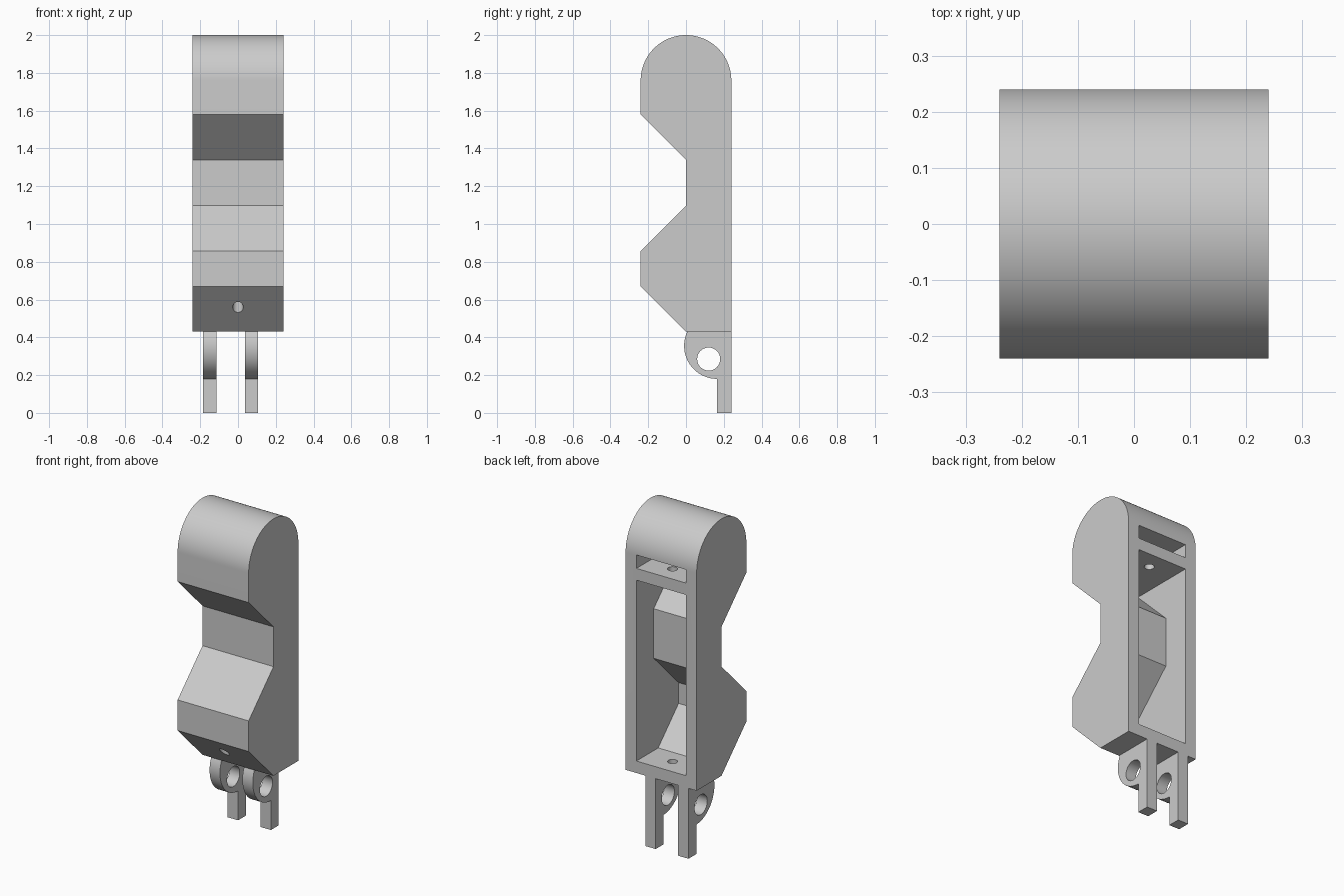
import bpy, bmesh, math

cube = bpy.data.objects.get("Cube")
if cube:
    bpy.data.objects.remove(cube, do_unlink=True)

grey = bpy.data.materials.new("plain grey")
grey.use_nodes = True
colour = (0.6, 0.6, 0.6, 1)
grey.diffuse_color = colour
grey.node_tree.nodes["Principled BSDF"].inputs["Base Color"].default_value = colour


def arc(cy, cz, r, start, end, steps):
    """Points (y, z) along an arc, angles in degrees."""
    angles = [math.radians(start + (end - start) * i / steps) for i in range(steps + 1)]
    return [(cy + r * math.cos(a), cz + r * math.sin(a)) for a in angles]


def prism(name, profile, x0, x1):
    """Extrude a (y, z) profile along x."""
    bm = bmesh.new()
    face = bm.faces.new([bm.verts.new((x0, y, z)) for y, z in profile])
    side = bmesh.ops.extrude_face_region(bm, geom=[face])["geom"]
    moved = [v for v in side if isinstance(v, bmesh.types.BMVert)]
    bmesh.ops.translate(bm, verts=moved, vec=(x1 - x0, 0, 0))
    bmesh.ops.recalc_face_normals(bm, faces=bm.faces)
    mesh = bpy.data.meshes.new(name)
    bm.to_mesh(mesh)
    bm.free()
    mesh.materials.append(grey)
    obj = bpy.data.objects.new(name, mesh)
    bpy.context.collection.objects.link(obj)
    return obj


def pin(y, z0, z1, r):
    """Upright cutter for a cord hole."""
    bpy.ops.mesh.primitive_cylinder_add(vertices=32, radius=r, depth=z1 - z0,
                                        location=(0, y, (z0 + z1) / 2))
    obj = bpy.context.object
    obj.data.materials.append(grey)
    return obj


def activate(obj):
    bpy.ops.object.select_all(action="DESELECT")
    obj.select_set(True)
    bpy.context.view_layer.objects.active = obj


def cut(obj, cutters):
    for cutter in cutters:
        cutter.hide_render = True
        mod = obj.modifiers.new("cut", "BOOLEAN")
        mod.operation = "DIFFERENCE"
        mod.solver = "EXACT"
        mod.object = cutter
        activate(obj)
        bpy.ops.object.modifier_apply(modifier=mod.name)
        bpy.data.objects.remove(cutter, do_unlink=True)
    activate(obj)
    bpy.ops.object.shade_smooth_by_angle(angle=math.radians(30))


HALF, WALL = 0.24, 0.073
INNER = HALF - WALL
BASE = 0.43

# Housing: domed top and two angular pads on the front
housing = prism("finger_housing",
                [(HALF, BASE)] + arc(0, 1.76, HALF, 0, 180, 64) +
                [(-HALF, 1.58), (0, 1.34), (0, 1.097), (-HALF, 0.857),
                 (-HALF, 0.67), (0, BASE)], -HALF, HALF)

# Main cavity follows the outside at constant wall thickness, open at the back
cavity = prism("cavity_cutter",
               [(0.3, 0.503), (0.3, 1.608), (-INNER, 1.608), (WALL, 1.37), (WALL, 1.067),
                (-INNER, 0.827), (-INNER, 0.7), (0.03, 0.503)], -INNER, INNER)
slot = prism("slot_cutter", [(0.3, 1.68), (0.3, 1.762), (-INNER, 1.762), (-INNER, 1.68)],
             -INNER, INNER)

# Cord holes through floor, shelf and lower front slope
cut(housing, [cavity, slot, pin(0.13, 0.38, 1.72, 0.028), pin(-0.13, 0.4, 0.74, 0.028)])

# Hinge lugs with pin holes and long tails
lug_profile = [(HALF, BASE)] + arc(0.165, 0.355, 0.175, 154.6, 270, 32) + [(0.165, 0), (HALF, 0)]
for name, x0 in (("right_hinge_lug", -0.185), ("left_hinge_lug", 0.037)):
    lug = prism(name, lug_profile, x0, x0 + 0.07)
    hole = prism("pin_hole_cutter", arc(0.12, 0.285, 0.061, 0, 348.75, 31), x0 - 0.05, x0 + 0.12)
    cut(lug, [hole])
